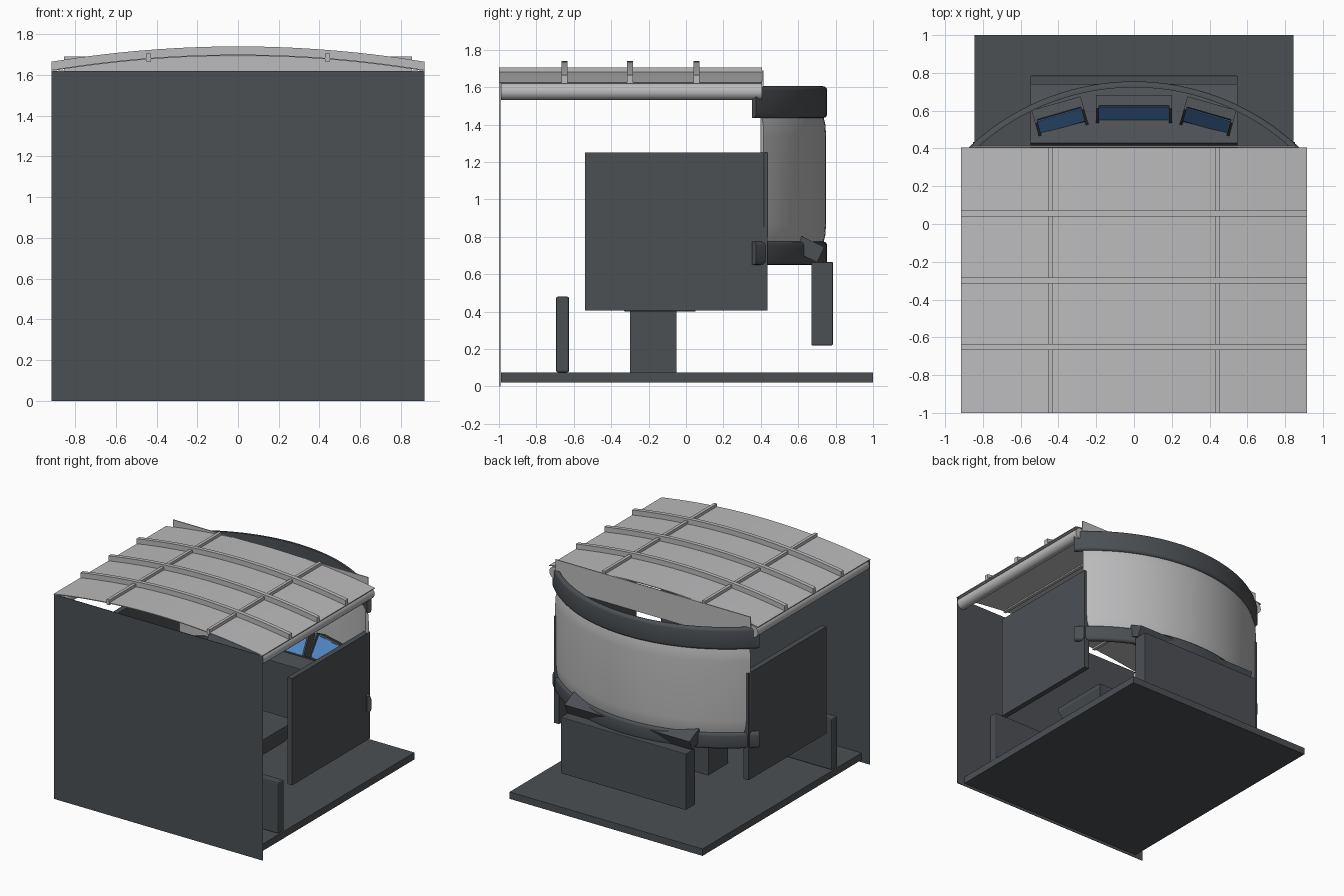
import bpy, bmesh, math
from mathutils import Matrix, Vector

if "Cube" in bpy.data.objects:
    bpy.data.objects.remove(bpy.data.objects["Cube"])


def material(name, rgb):
    m = bpy.data.materials.new(name)
    m.diffuse_color = (*rgb, 1)
    m.use_nodes = True
    m.node_tree.nodes["Principled BSDF"].inputs["Base Color"].default_value = m.diffuse_color
    return m


DARK = material("dark_grey", (0.072, 0.08, 0.088))
LIGHT = material("light_grey", (0.5, 0.5, 0.51))
BLUE = material("screen_blue", (0.1, 0.29, 0.66))


def finish(name, bm, mat, smooth=False):
    bmesh.ops.recalc_face_normals(bm, faces=bm.faces)
    me = bpy.data.meshes.new(name)
    bm.to_mesh(me)
    bm.free()
    me.materials.append(mat)
    ob = bpy.data.objects.new(name, me)
    bpy.context.collection.objects.link(ob)
    if smooth:
        bpy.ops.object.select_all(action='DESELECT')
        ob.select_set(True)
        bpy.context.view_layer.objects.active = ob
        bpy.ops.object.shade_smooth_by_angle(angle=math.radians(40))
    return ob


def box(name, lo, hi, mat, bevel=0.0, matrix=None):
    bm = bmesh.new()
    bmesh.ops.create_cube(bm, size=1)
    for v in bm.verts:
        v.co = Vector([lo[i] + (v.co[i] + 0.5) * (hi[i] - lo[i]) for i in range(3)])
    if bevel:
        bmesh.ops.bevel(bm, geom=bm.edges[:], offset=bevel, segments=2,
                        affect='EDGES', profile=0.5)
    if matrix:
        bm.transform(matrix)
    return finish(name, bm, mat)


def loft(name, rings, mat, smooth=True):
    """Skin closed cross-sections and cap both ends."""
    bm = bmesh.new()
    vs = [[bm.verts.new(p) for p in r] for r in rings]
    n = len(vs[0])
    for a, b in zip(vs, vs[1:]):
        for i in range(n):
            j = (i + 1) % n
            bm.faces.new((a[i], a[j], b[j], b[i]))
    bm.faces.new(vs[0])
    bm.faces.new(vs[-1][::-1])
    return finish(name, bm, mat, smooth)


# Floor slab and flat wall
box("floor", (-0.845, -0.99, 0.02), (0.845, 1.0, 0.075), DARK)
box("front_wall", (-0.915, -0.997, 0), (0.915, -0.993, 1.62), DARK)
box("low_partition", (-0.84, -0.695, 0.075), (0.84, -0.625, 0.48), DARK, 0.01)


# Arched roof skin with cross ribs and lengthwise ribs
def roof_z(x):
    return 1.70 - 0.075 * (x / 0.915) ** 2


def arched_strip(name, y0, y1, z0, z1, steps=28):
    rings = []
    for k in range(steps + 1):
        x = -0.915 + 1.83 * k / steps
        z = roof_z(x)
        rings.append([(x, y0, z + z0), (x, y1, z + z0), (x, y1, z + z1), (x, y0, z + z1)])
    loft(name, rings, LIGHT)


arched_strip("roof_skin", -1.0, 0.405, -0.006, 0.0)
for y in (-0.65, -0.30, 0.055):
    arched_strip("roof_cross_rib", y - 0.016, y + 0.016, -0.004, 0.04)

for s in (-1, 1):
    box("roof_long_rib", (s * 0.44 - 0.012, -1.0, 1.665), (s * 0.44 + 0.012, 0.405, 1.706), LIGHT)
    # Rounded rail under the roof edge
    ring = [(s * 0.869 + 0.045 * math.cos(t * math.tau / 20), 1.577 + 0.046 * math.sin(t * math.tau / 20))
            for t in range(20)]
    loft("roof_side_rail", [[(x, y, z) for x, z in ring] for y in (-0.99, 0.405)], LIGHT)
    # Side panel
    xs = sorted((s * 0.81, s * 0.853))
    box("side_panel", (xs[0], -0.54, 0.405), (xs[1], 0.435, 1.25), DARK)

# Header plate behind the roof
box("rear_header", (-0.855, 0.407, 1.47), (0.855, 0.415, 1.69), LIGHT)

# Curved window and its frames, swept around one arc
R, CY = 1.269, -0.514


def sweep(name, profile, end_y, mat, steps=36):
    limit = math.acos((end_y - CY) / R)
    rings = []
    for k in range(steps + 1):
        a = -limit + 2 * limit * k / steps
        rings.append([((R + d) * math.sin(a), CY + (R + d) * math.cos(a), z) for d, z in profile])
    loft(name, rings, mat)


def frame_profile(z0, z1, c=0.022, inner=-0.032):
    pts = [(inner, z0), (inner, z1)]
    pts += [(-c + c * math.sin(t), z1 - c + c * math.cos(t)) for t in (0, 0.52, 1.05, 1.57)]
    pts += [(-c + c * math.cos(t), z0 + c - c * math.sin(t)) for t in (0, 0.52, 1.05, 1.57)]
    return pts


sweep("upper_window_frame", frame_profile(1.435, 1.605), 0.375, DARK)
sweep("lower_window_frame", frame_profile(0.65, 0.775), 0.375, DARK)
sweep("curved_window", [(-0.03, 0.76), (-0.03, 1.45), (-0.022, 1.45), (-0.01, 1.40), (-0.006, 1.34),
                        (-0.006, 0.87), (-0.01, 0.81), (-0.022, 0.76)], 0.42, LIGHT)

# Dashboard: upright box and sloping deck
box("dashboard_base", (-0.548, 0.67, 0.22), (0.548, 0.785, 0.665), DARK, 0.004)
TILT = math.radians(-25.6)
deck = Matrix.Translation((0, 0.74, 0.745)) @ Matrix.Rotation(TILT, 4, 'X')
box("dashboard_deck", (-0.548, -0.345, -0.09), (0.548, 0, 0), DARK, matrix=deck)

# Three screens standing on the deck
for x, y, w, turn in ((0, 0.58, 0.40, 0), (-0.385, 0.54, 0.27, 16), (0.385, 0.54, 0.27, -16)):
    z = 0.745 + (0.74 - y) * math.tan(-TILT)
    m = (Matrix.Translation((x, y, z)) @ Matrix.Rotation(math.radians(turn), 4, 'Z')
         @ Matrix.Rotation(TILT, 4, 'X'))
    h = w / 2
    box("screen_housing", (-h, -0.03, -0.02), (h, 0.03, 0.175), DARK, matrix=m)
    box("screen_face", (-h + 0.014, -0.034, 0.0), (h - 0.014, -0.028, 0.16), BLUE, matrix=m)
    for lo, hi in (((-h, -0.05, -0.02), (-h + 0.014, -0.03, 0.175)),
                   ((h - 0.014, -0.05, -0.02), (h, -0.03, 0.175))):
        box("screen_bezel", lo, hi, DARK, matrix=m)

# Central pedestal carrying a flared bench
box("bench_pedestal", (-0.16, -0.30, 0.075), (0.16, -0.05, 0.41), DARK)


def rect(hx, y0, y1, z):
    return [(-hx, y0, z), (hx, y0, z), (hx, y1, z), (-hx, y1, z)]


loft("bench_pan", [rect(0.38, -0.33, 0.05, 0.402), rect(0.43, -0.38, 0.11, 0.53),
                   rect(0.43, -0.38, 0.11, 0.56)], DARK, smooth=False)
